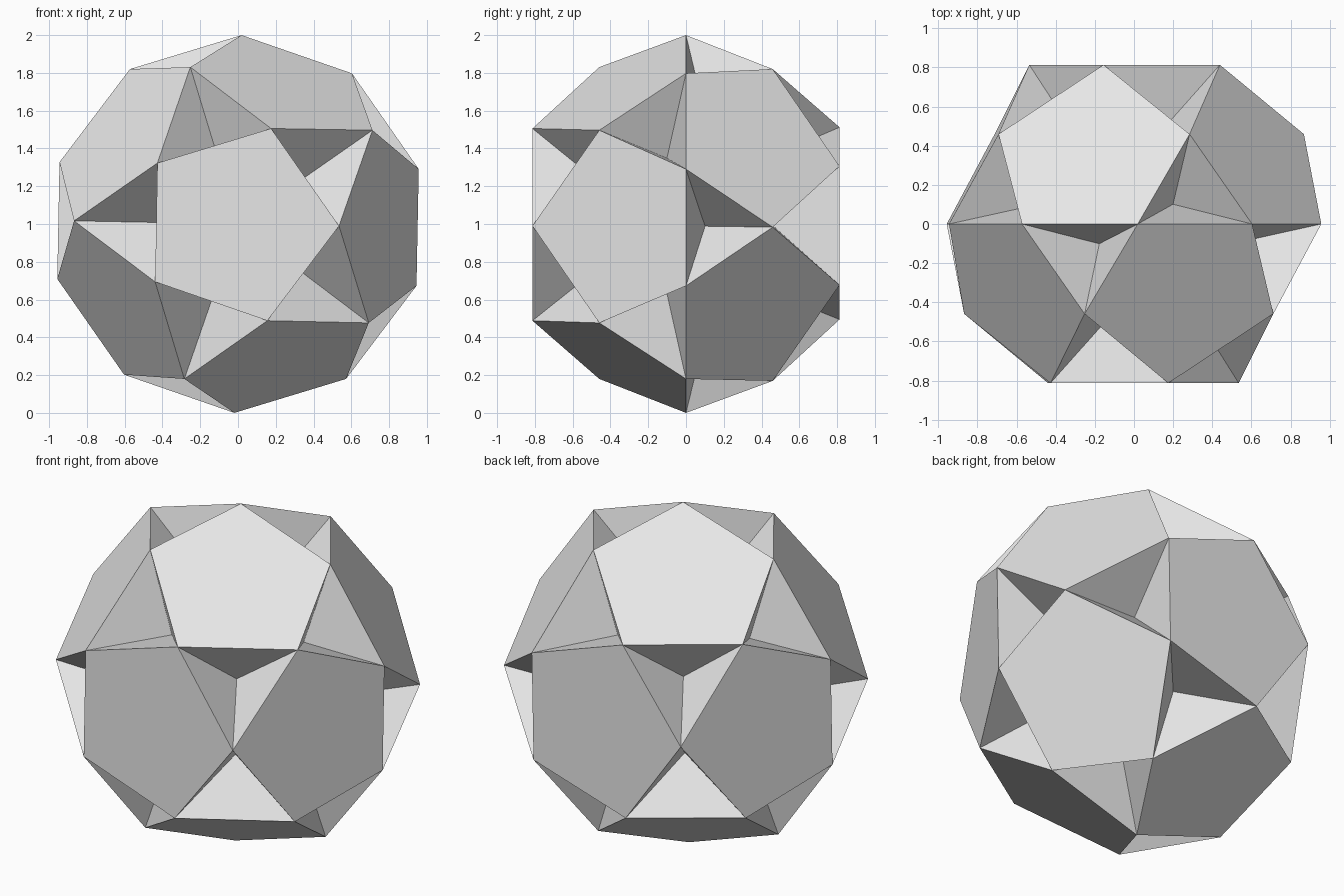
import bpy
import bmesh
from math import cos, sin, radians
from mathutils import Vector

cube = bpy.data.objects.get("Cube")
if cube:
    bpy.data.objects.remove(cube, do_unlink=True)

TILT = -1.1      # slight roll about the front-back axis, degrees
DENT = 0.66      # dent tip, as a share of the triangle centre's distance


def ring_point(radius, y, angle):
    a = radians(angle + TILT)
    return Vector((radius * cos(a), y, radius * sin(a)))


def front(k):
    return ring_point(0.535, -0.813, 72 * k)


def middle(k):
    return ring_point(0.868, -0.459, 72 * k + 36)


def equator(j):
    return ring_point(1.0, 0.0, 36 * j + 18)


bm = bmesh.new()


def add_face(points):
    # each face goes in together with its opposite through the centre
    for side in (1, -1):
        bm.faces.new([bm.verts.new(p * side) for p in points])


def add_dent(a, b, c):
    tip = (a + b + c) / 3 * DENT
    for p, q in ((a, b), (b, c), (c, a)):
        add_face((p, q, tip))


# Front and back pentagons
add_face([front(k) for k in range(5)])

for k in range(5):
    # Side pentagons
    add_face((front(k), middle(k), equator(2 * k), equator(2 * k - 1), middle(k - 1)))
    # Sunken three-sided pyramids between the pentagons
    add_dent(front(k), front(k + 1), middle(k))
    add_dent(middle(k), equator(2 * k), equator(2 * k + 1))

bmesh.ops.remove_doubles(bm, verts=bm.verts[:], dist=0.001)
bmesh.ops.recalc_face_normals(bm, faces=bm.faces[:])
bmesh.ops.translate(bm, verts=bm.verts[:], vec=(0, 0, 1))

mesh = bpy.data.meshes.new("dented_polyhedron")
bm.to_mesh(mesh)
bm.free()
solid = bpy.data.objects.new("dented_polyhedron", mesh)
bpy.context.collection.objects.link(solid)

# Plain grey
grey = bpy.data.materials.new("light_grey")
grey.use_nodes = True
colour = (0.8, 0.8, 0.8, 1)
grey.diffuse_color = colour
for node in grey.node_tree.nodes:
    if node.type == "BSDF_PRINCIPLED":
        node.inputs["Base Color"].default_value = colour
mesh.materials.append(grey)
